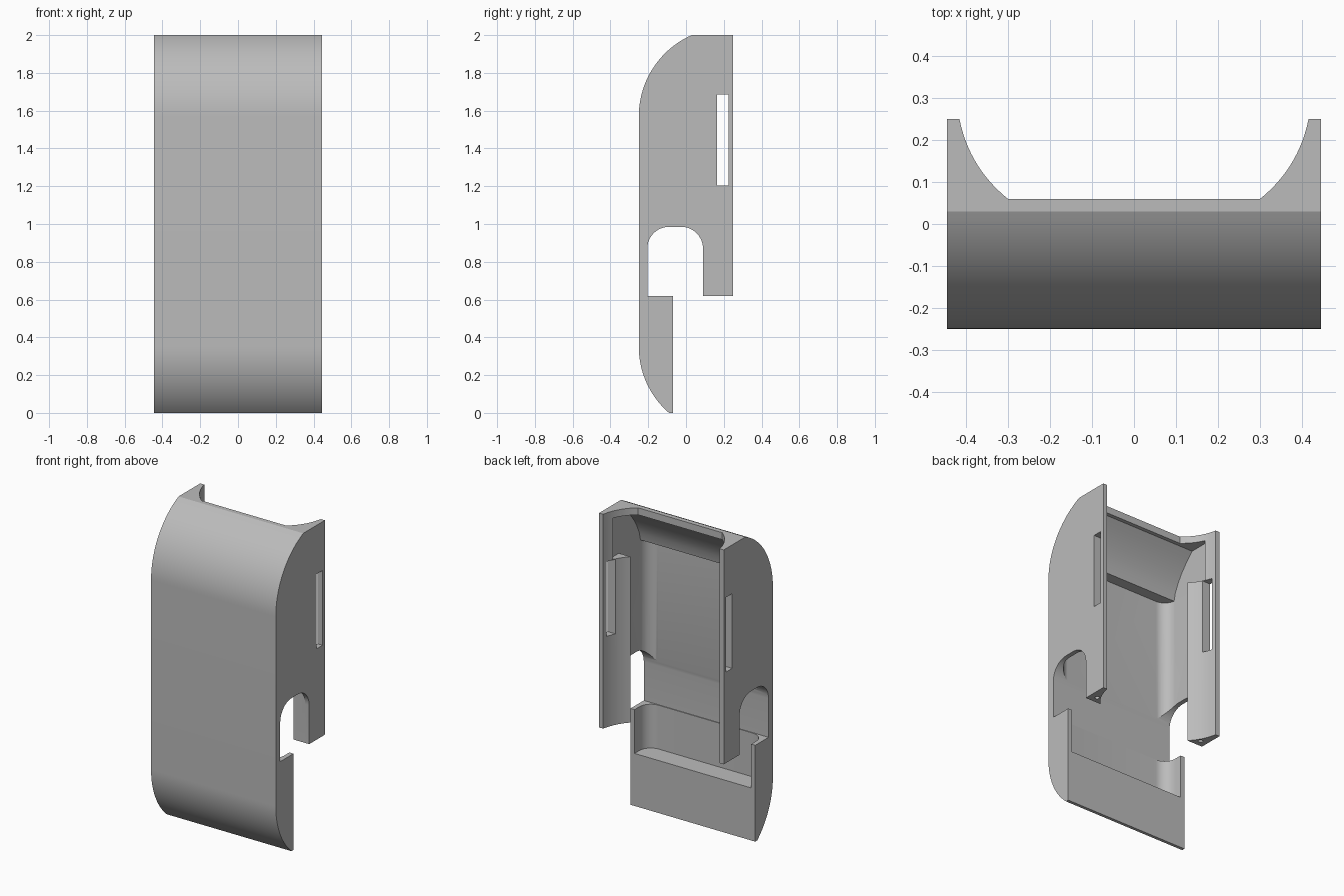
import bpy, bmesh, math
from mathutils import Vector

cube = bpy.data.objects.get("Cube")
if cube:
    bpy.data.objects.remove(cube, do_unlink=True)

HALF = 0.444      # half width of the shell
WALL = 0.415      # half width of the inside

grey = bpy.data.materials.new("matte_grey")
grey.use_nodes = True
grey.diffuse_color = (0.5, 0.5, 0.5, 1)
grey.node_tree.nodes["Principled BSDF"].inputs["Base Color"].default_value = (0.5, 0.5, 0.5, 1)


def arc(cx, cy, r, start, end, n=16):
    """Points on a circle, angles in degrees."""
    steps = [math.radians(start + (end - start) * i / n) for i in range(n + 1)]
    return [(cx + r * math.cos(a), cy + r * math.sin(a)) for a in steps]


def prism(name, points, low, high, axis):
    """Extrude a closed profile along x (points are y, z) or z (points are x, y)."""
    bm = bmesh.new()
    place = (lambda p: (low, *p)) if axis == "x" else (lambda p: (*p, low))
    face = bm.faces.new([bm.verts.new(place(p)) for p in points])
    step = Vector((high - low, 0, 0)) if axis == "x" else Vector((0, 0, high - low))
    out = bmesh.ops.extrude_face_region(bm, geom=[face])
    bmesh.ops.translate(bm, verts=[v for v in out["geom"] if isinstance(v, bmesh.types.BMVert)], vec=step)
    bmesh.ops.recalc_face_normals(bm, faces=bm.faces)
    mesh = bpy.data.meshes.new(name)
    bm.to_mesh(mesh)
    bm.free()
    mesh.materials.append(grey)
    obj = bpy.data.objects.new(name, mesh)
    bpy.context.collection.objects.link(obj)
    return obj


def box(y0, y1, z0, z1):
    return [(y0, z0), (y1, z0), (y1, z1), (y0, z1)]


def mirrored(half):
    """Complete a right-hand outline with its mirror image."""
    return half + [(-x, y) for x, y in reversed(half)]


# Outer body: side outline with rounded front corners and an arched side cut
outline = [(0.25, 2.0), (0.25, 0.62), (0.09, 0.62)]
outline += arc(-0.025, 0.87, 0.115, 0, 90, 10)
outline += arc(-0.09, 0.87, 0.115, 90, 180, 10)
outline += [(-0.205, 0.62), (-0.07, 0.62), (-0.07, 0)]
outline += arc(0.213, 0.35, 0.463, 229.1, 180, 20)
outline += arc(0.22, 1.57, 0.47, 180, 113.8, 24)
outline[-1] = (0.03, 2.0)
shell = prism("shell", outline, -HALF, HALF, "x")

# Back opening with curved cheeks, full height
a, b = Vector((0.3, 0.06)), Vector((WALL, 0.25))
bulge = Vector((b.y - a.y, a.x - b.x)).normalized() * 0.02
cheek = []
for i in range(17):
    t = i / 16
    cheek.append(tuple(a.lerp(b, t) + bulge * 4 * t * (1 - t)))
opening = prism("opening_cutter", mirrored(cheek + [(WALL, 0.4)]), 0.4, 2.2, "z")

# Main cavity with rounded floor corners
r = 0.08
cavity_half = arc(WALL - r, -0.2 + r, r, 270, 360, 12) + [(WALL, 0.09)]
cavity = prism("cavity_cutter", mirrored(cavity_half), 0.338, 1.69, "z")

# Curved pocket under the top lip
pocket_side = [(0.18, 1.688), (-0.13, 1.688), (-0.118, 1.74), (-0.095, 1.79), (-0.065, 1.84),
               (-0.03, 1.885), (0.0, 1.92), (0.035, 1.955), (0.18, 1.955)]
pocket = prism("pocket_cutter", pocket_side, -WALL, WALL, "x")

# Side slots
slot = prism("slot_cutter", box(0.165, 0.225, 1.205, 1.686), -0.6, 0.6, "x")

# Small holes in the feet of the side posts
holes = [prism("hole_cutter", arc(s * 0.395, 0.135, 0.014, 0, 337.5, 15), 0.55, 0.72, "z")
         for s in (-1, 1)]

bpy.ops.object.select_all(action="DESELECT")
bpy.context.view_layer.objects.active = shell
shell.select_set(True)
for cutter in [opening, cavity, pocket, slot] + holes:
    mod = shell.modifiers.new("cut", "BOOLEAN")
    mod.operation = "DIFFERENCE"
    mod.solver = "EXACT"
    mod.object = cutter
    bpy.ops.object.modifier_apply(modifier=mod.name)
    bpy.data.objects.remove(cutter, do_unlink=True)

bpy.ops.object.shade_smooth_by_angle(angle=math.radians(25))
